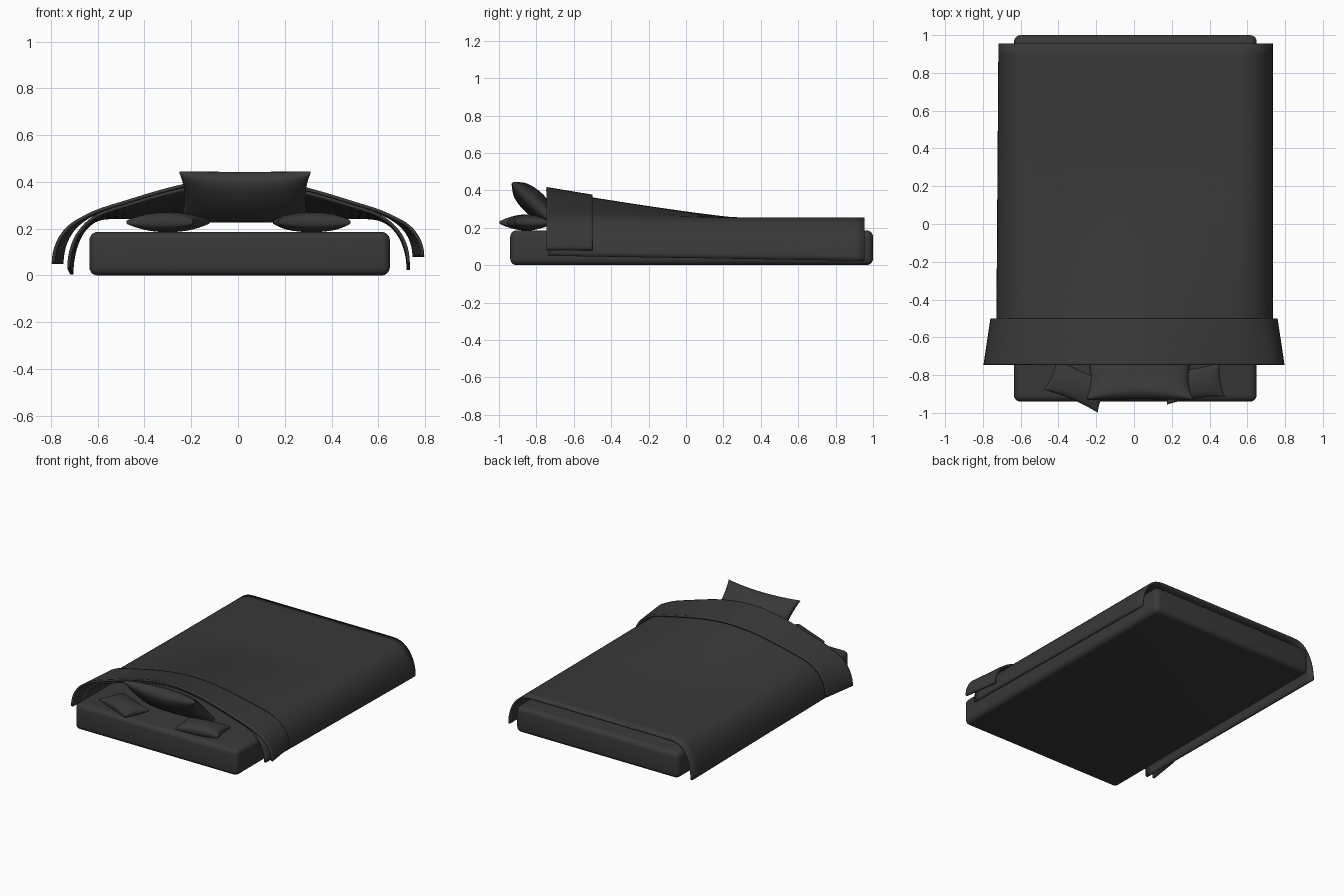
import bpy, bmesh, math
from mathutils import Vector, Euler

cube = bpy.data.objects.get("Cube")
if cube:
    bpy.data.objects.remove(cube, do_unlink=True)

mat = bpy.data.materials.new("charcoal_fabric")
mat.use_nodes = True
COLOUR = (0.04, 0.04, 0.04, 1)
mat.diffuse_color = COLOUR
bsdf = mat.node_tree.nodes["Principled BSDF"]
bsdf.inputs["Base Color"].default_value = COLOUR
bsdf.inputs["Roughness"].default_value = 0.8


def finish(name, bm):
    bmesh.ops.recalc_face_normals(bm, faces=bm.faces)
    mesh = bpy.data.meshes.new(name)
    bm.to_mesh(mesh)
    bm.free()
    mesh.materials.append(mat)
    ob = bpy.data.objects.new(name, mesh)
    bpy.context.collection.objects.link(ob)
    bpy.ops.object.select_all(action='DESELECT')
    bpy.context.view_layer.objects.active = ob
    ob.select_set(True)
    bpy.ops.object.shade_smooth_by_angle(angle=math.radians(40))
    return ob


def grid_faces(bm, rows, flip=False):
    for a, b in zip(rows, rows[1:]):
        for i in range(len(a) - 1):
            quad = (a[i], a[i + 1], b[i + 1], b[i])
            bm.faces.new(quad[::-1] if flip else quad)


def lump(x, y):
    """Height the big pillow adds under the cover."""
    fx = max(0, math.cos(math.pi * min(abs(x), 0.68) / 1.36)) ** 1.3
    return 0.145 * fx * max(0, (0.27 - y) / 1.0) ** 1.15


def sheet(name, y0, y1, half_width, hem, lift):
    """Draped cloth; half_width and hem are functions of y and side."""
    bm = bmesh.new()
    rows = []
    ny, nx, flat = 28, 28, 0.54
    for j in range(ny + 1):
        y = y0 + (y1 - y0) * j / ny
        row = []
        for i in range(-nx, nx + 1):
            s, side = abs(i) / nx, (1 if i >= 0 else -1)
            top = 0.25 + lift
            if s <= 0.5:
                x, z = flat * s / 0.5, top
            else:
                a = (s - 0.5) * math.pi
                x = flat + (half_width(y, side) - flat) * math.sin(a) ** 0.8
                low = hem(y, side)
                z = low + (top - low) * max(0, math.cos(a))
            row.append(bm.verts.new((side * x, y, z + lump(x, y))))
        rows.append(row)
    grid_faces(bm, rows)
    ob = finish(name, bm)
    # keep the outer surface facing up before thickening
    if ob.data.polygons[len(ob.data.polygons) // 2].normal.z < 0:
        ob.data.flip_normals()
    mod = ob.modifiers.new("thickness", 'SOLIDIFY')
    mod.thickness, mod.offset = 0.014, -1
    return ob


def pillow(name, centre, half, rotation, pinch=0.13):
    """Cushion with thin edges, puffed middle and pulled-out corners."""
    bm = bmesh.new()
    n = 16
    rot = Euler([math.radians(r) for r in rotation]).to_matrix()
    for sign in (1, -1):
        rows = []
        for j in range(n + 1):
            row = []
            for i in range(n + 1):
                u = -math.cos(math.pi * i / n)
                v = -math.cos(math.pi * j / n)
                puff = max(0, (1 - u * u) * (1 - v * v)) ** 0.45
                p = Vector((half[0] * u * (1 - pinch * 0.6 * (1 - v * v)),
                            half[1] * v * (1 - pinch * (1 - u * u)),
                            sign * (half[2] * puff + 0.006)))
                row.append(bm.verts.new(rot @ p + Vector(centre)))
            rows.append(row)
        grid_faces(bm, rows, sign < 0)
    # close the seam around the rim
    rim = [e for e in bm.edges if e.is_boundary]
    bmesh.ops.bridge_loops(bm, edges=rim)
    finish(name, bm)


# Mattress block with soft edges
bm = bmesh.new()
bmesh.ops.create_cube(bm, size=1)
for v in bm.verts:
    v.co = (v.co.x * 1.285 + 0.007, v.co.y * 1.94 + 0.03, v.co.z * 0.186 + 0.093)
bmesh.ops.bevel(bm, geom=list(bm.edges), offset=0.035, segments=5,
                profile=0.5, affect='EDGES')
finish("mattress", bm)

# Main cover, slightly lower towards the foot
sheet("blanket", -0.735, 0.955,
      lambda y, side: 0.735 if side > 0 else 0.73 - 0.012 * (y + 0.7) / 1.65,
      lambda y, side: (0.05 if side > 0 else 0.03) - 0.016 * (y + 0.7), 0.005)

# Turned-back band at the head end
sheet("blanket_fold", -0.745, -0.5,
      lambda y, side: 0.76 + 0.037 * (-0.5 - y) / 0.245,
      lambda y, side: 0.08 if side > 0 else 0.05, 0.02)

# Pillows
pillow("large_pillow", (0.03, -0.815, 0.335), (0.28, 0.155, 0.06), (-43, 0, 0))
pillow("left_small_pillow", (0.315, -0.845, 0.228), (0.155, 0.09, 0.037), (0, 0, 8))
pillow("right_small_pillow", (-0.3, -0.855, 0.228), (0.155, 0.09, 0.037), (0, 0, -23))
